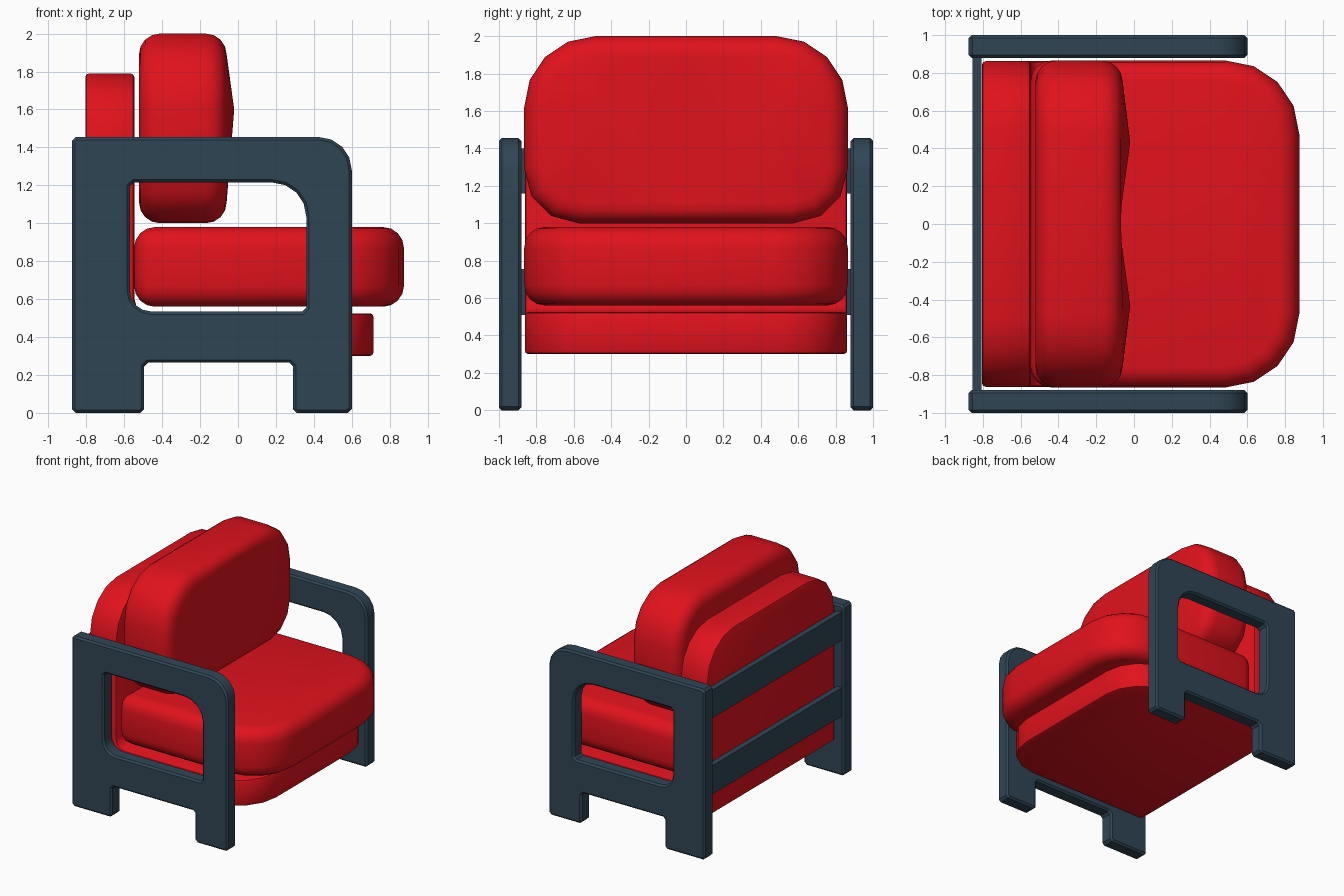
import bpy, bmesh
from math import radians, pi, tan
from mathutils import Vector

if "Cube" in bpy.data.objects:
    bpy.data.objects.remove(bpy.data.objects["Cube"])


def material(name, color):
    m = bpy.data.materials.new(name)
    m.diffuse_color = color
    m.use_nodes = True
    m.node_tree.nodes["Principled BSDF"].inputs["Base Color"].default_value = m.diffuse_color
    return m


RED = material("red_fabric", (0.75, 0.006, 0.012, 1))
BLUE = material("dark_blue_wood", (0.03, 0.06, 0.09, 1))


def rounded(corners):
    """2D outline from (a, b, radius, segments) right-angled corners."""
    pts, n = [], len(corners)
    for i, (a, b, r, seg) in enumerate(corners):
        c = Vector((a, b))
        if not r:
            pts.append(c)
            continue
        d0 = (Vector(corners[i - 1][:2]) - c).normalized()
        d1 = (Vector(corners[(i + 1) % n][:2]) - c).normalized()
        center = c + (d0 + d1) * r
        for k in range(seg + 1):
            t = k / seg * pi / 2
            from math import sin, cos
            pts.append(center - d1 * r * cos(t) - d0 * r * sin(t))
    return pts


def prism(pts, place, lo, hi):
    bm = bmesh.new()
    a = [bm.verts.new(place(p, lo)) for p in pts]
    b = [bm.verts.new(place(p, hi)) for p in pts]
    bm.faces.new(a)
    bm.faces.new(b[::-1])
    for i in range(len(pts)):
        j = (i + 1) % len(pts)
        bm.faces.new((a[j], a[i], b[i], b[j]))
    bmesh.ops.recalc_face_normals(bm, faces=bm.faces[:])
    return bm


def bevel(bm, edges, width, seg):
    bmesh.ops.bevel(bm, geom=edges, offset=width, segments=seg, profile=0.5,
                    affect='EDGES', clamp_overlap=True)


def sharp(bm):
    bm.normal_update()
    return [e for e in bm.edges if e.calc_face_angle(0) > radians(35)]


def select_only(ob):
    bpy.ops.object.select_all(action='DESELECT')
    ob.select_set(True)
    bpy.context.view_layer.objects.active = ob


def finish(name, bm, mat, angle=40):
    bmesh.ops.recalc_face_normals(bm, faces=bm.faces[:])
    me = bpy.data.meshes.new(name)
    bm.to_mesh(me)
    bm.free()
    ob = bpy.data.objects.new(name, me)
    bpy.context.collection.objects.link(ob)
    me.materials.append(mat)
    select_only(ob)
    bpy.ops.object.shade_smooth_by_angle(angle=radians(angle))
    return ob


# Side frames: outline with a window, chamfered all round
C = 0.015
outer = rounded([(-0.875, 0, 0.02, 1), (-0.495, 0, 0.02, 1), (-0.495, 0.265, 0.02, 1),
                 (0.29, 0.265, 0.02, 1), (0.29, 0, 0.02, 1), (0.6, 0, 0.02, 1),
                 (0.6, 1.455, 0.175, 4), (-0.875, 1.455, 0.02, 1)])
window = rounded([(-0.57, 0.535, 0.11, 4), (-0.57, 1.215, 0.02, 1),
                  (0.36, 1.215, 0.18, 4), (0.36, 0.535, 0.02, 1)])
for side, y in (("right", -0.94), ("left", 0.94)):
    cu = bpy.data.curves.new(side + "_side_frame", 'CURVE')
    cu.dimensions, cu.fill_mode = '2D', 'BOTH'
    cu.extrude, cu.bevel_depth, cu.bevel_resolution, cu.offset = 0.06 - C, C, 0, -C
    for pts in (outer, window):
        sp = cu.splines.new('POLY')
        sp.points.add(len(pts) - 1)
        for p, q in zip(sp.points, pts):
            p.co = (q.x, q.y, 0, 1)
        sp.use_cyclic_u = True
    ob = bpy.data.objects.new(side + "_side_frame", cu)
    bpy.context.collection.objects.link(ob)
    ob.location.y, ob.rotation_euler.x = y, pi / 2
    cu.materials.append(BLUE)
    select_only(ob)
    bpy.ops.object.convert(target='MESH')
    ob = bpy.context.object
    bm = bmesh.new()
    bm.from_mesh(ob.data)
    bmesh.ops.remove_doubles(bm, verts=bm.verts[:], dist=0.0005)
    bmesh.ops.recalc_face_normals(bm, faces=bm.faces[:])
    bm.to_mesh(ob.data)
    bm.free()
    bpy.ops.object.shade_smooth_by_angle(angle=radians(30))

# Back slats between the frames
for name, z0, z1 in (("lower_back_slat", 0.51, 0.755), ("upper_back_slat", 1.16, 1.4)):
    box = [Vector(p) for p in ((-0.855, z0), (-0.808, z0), (-0.808, z1), (-0.855, z1))]
    finish(name, prism(box, lambda p, h: (p.x, h, p.y), -0.89, 0.89), BLUE, 30)

# Upholstered L-shaped base and back board
ell = rounded([(-0.805, 0.3, 0, 0), (0.715, 0.3, 0, 0), (0.715, 0.525, 0, 0),
               (-0.547, 0.525, 0.08, 3), (-0.547, 1.79, 0, 0), (-0.805, 1.79, 0, 0)])
bm = prism(ell, lambda p, h: (p.x, h, p.y), -0.862, 0.862)
ends = [e for e in bm.edges
        if abs(e.verts[0].co.y - e.verts[1].co.y) < 1e-4
        and (all(v.co.x > 0.7 for v in e.verts) or all(v.co.z > 1.75 for v in e.verts))]
bevel(bm, ends, 0.36, 4)
bevel(bm, sharp(bm), 0.02, 2)
finish("base_and_back_board", bm, RED)

# Seat cushion, front corners widely rounded
plan = rounded([(-0.548, -0.865, 0, 0), (0.875, -0.865, 0.39, 4),
                (0.875, 0.865, 0.39, 4), (-0.548, 0.865, 0, 0)])
bm = prism(plan, lambda p, h: (p.x, p.y, h), 0.56, 0.98)
bevel(bm, sharp(bm), 0.11, 4)
finish("seat_cushion", bm, RED)

# Back cushion with two soft bulges on its front
face = rounded([(-0.865, 1.0, 0.29, 3), (0.865, 1.0, 0.29, 3),
                (0.865, 2.0, 0.38, 4), (-0.865, 2.0, 0.38, 4)])
bm = prism(face, lambda p, h: (h, p.x, p.y), -0.522, -0.06)
bevel(bm, sharp(bm), 0.11, 4)
bmesh.ops.bisect_plane(bm, geom=bm.verts[:] + bm.edges[:] + bm.faces[:],
                       plane_co=(0, 0, 0), plane_no=(0, 1, 0))
for v in bm.verts:
    if abs(v.co.y) < 1e-4 and v.co.x > -0.065:
        v.co.x = -0.08
halves = [f for f in bm.faces if all(v.co.x > -0.085 for v in f.verts) and f.calc_area() > 0.3]
for v in bmesh.ops.poke(bm, faces=halves)["verts"]:
    v.co = (-0.02, 0.43 if v.co.y > 0 else -0.43, 1.6)
finish("back_cushion", bm, RED)
